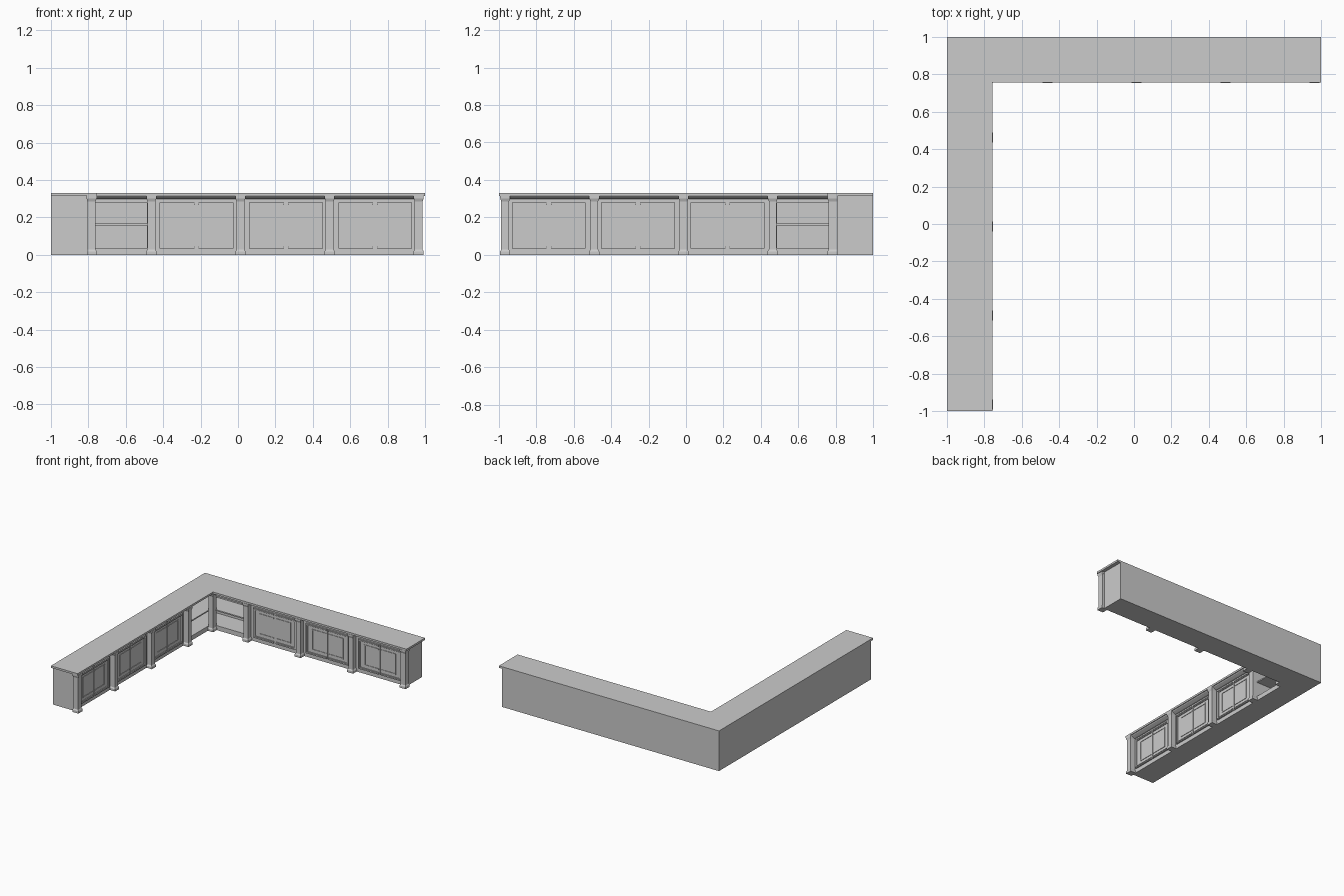
import bpy, bmesh
from mathutils import Matrix

if "Cube" in bpy.data.objects:
    bpy.data.objects.remove(bpy.data.objects["Cube"])

grey = bpy.data.materials.new("light_grey")
grey.diffuse_color = (0.6, 0.6, 0.6, 1)
grey.use_nodes = True
grey.node_tree.nodes["Principled BSDF"].inputs["Base Color"].default_value = grey.diffuse_color

# Reflection that turns the back arm into the left arm: (x, y) -> (-y, -x)
SWAP = Matrix(((0, -1, 0, 0), (-1, 0, 0, 0), (0, 0, 1, 0), (0, 0, 0, 1)))


def finish(bm, name, mirror):
    bmesh.ops.recalc_face_normals(bm, faces=bm.faces)
    obj = None
    for suffix in ("_back", "_left") if mirror else ("",):
        if suffix == "_left":
            bm.transform(SWAP)
            bmesh.ops.reverse_faces(bm, faces=bm.faces)
        me = bpy.data.meshes.new(name + suffix)
        bm.to_mesh(me)
        me.materials.append(grey)
        obj = bpy.data.objects.new(name + suffix, me)
        bpy.context.collection.objects.link(obj)
    bm.free()
    return obj


def loft(name, rings, mirror=False):
    """Closed solid through matching rings of 3D points."""
    bm = bmesh.new()
    vs = [[bm.verts.new(p) for p in r] for r in rings]
    n = len(vs[0])
    for a, b in zip(vs, vs[1:]):
        for i in range(n):
            bm.faces.new((a[i], a[(i + 1) % n], b[(i + 1) % n], b[i]))
    bm.faces.new(vs[0])
    bm.faces.new(vs[-1])
    return finish(bm, name, mirror)


def prism_z(name, pts, z0, z1):
    return loft(name, [[(x, y, z) for x, y in pts] for z in (z0, z1)])


def prism_y(name, pts, y0, y1):
    return loft(name, [[(x, y, z) for x, z in pts] for y in (y0, y1)], True)


def ell(end, inner):
    """L-shaped plan, symmetric about the corner diagonal."""
    return [(-1, 1), (-1, -end), (-inner, -end), (-inner, inner),
            (end, inner), (end, 1)]


# Cabinet body and countertop
body = prism_z("cabinet_body", ell(0.97, 0.803), 0, 0.315)
prism_z("countertop", ell(1.0, 0.757), 0.314, 0.33)

# Open corner shelves: two levels cut from the body, leaving a thin shelf
niche = [(-0.985, 0.985), (-0.985, 0.486), (-0.70, 0.486), (-0.70, 0.70),
         (-0.486, 0.70), (-0.486, 0.985)]
for z0, z1 in ((0.037, 0.156), (0.166, 0.278)):
    cutter = prism_z("shelf_cutter", niche, z0, z1)
    cutter.hide_render = True
    mod = body.modifiers.new("shelf_opening", 'BOOLEAN')
    mod.operation, mod.solver, mod.object = 'DIFFERENCE', 'EXACT', cutter
    bpy.context.view_layer.objects.active = body
    bpy.ops.object.modifier_apply(modifier=mod.name)
    bpy.data.objects.remove(cutter)

# Sloped cornice below the countertop
cornice = [(0.81, 0.315), (0.762, 0.315), (0.768, 0.308), (0.79, 0.297), (0.81, 0.297)]
loft("cornice", [[(x, y, z) for y, z in cornice] for x in (-0.79, 0.985)], True)


# Pilasters with flared base and capital
def pilaster(name, cx, mirror=True):
    rings = []
    for z, h in ((0, .027), (.018, .027), (.028, .021), (.286, .021),
                 (.302, .027), (.315, .027)):
        rings.append([(cx - h, .782 - h, z), (cx + h, .782 - h, z),
                      (cx + h, .808, z), (cx - h, .808, z)])
    loft(name, rings, mirror)


for cx in (-0.463, 0.013, 0.490, 0.966):
    pilaster("pilaster", cx)
pilaster("corner_pilaster", -0.782, False)


# Door pairs with C-shaped mouldings open toward the middle
def c_shape(xi, xo, zb, zt, w, s):
    xw = xo - s * w
    return [(xi, zt), (xo, zt), (xo, zb), (xi, zb), (xi, zb + w),
            (xw, zb + w), (xw, zt - w), (xi, zt - w)]


for cx in (-0.222, 0.257, 0.733):
    for s in (-1, 1):
        xi, xo = cx + s * 0.002, cx + s * 0.197
        prism_y("door_panel", [(xi, .033), (xo, .033), (xo, .279), (xi, .279)], .798, .806)
        xi = cx + s * 0.011
        prism_y("door_moulding", c_shape(xi, xo, .033, .279, .017, s), .792, .799)
        prism_y("door_moulding_ridge",
                c_shape(xi, xo - s * .005, .038, .274, .007, s), .788, .793)
        prism_y("inner_moulding",
                c_shape(xi, cx + s * .143, .072, .243, .008, s), .794, .799)
